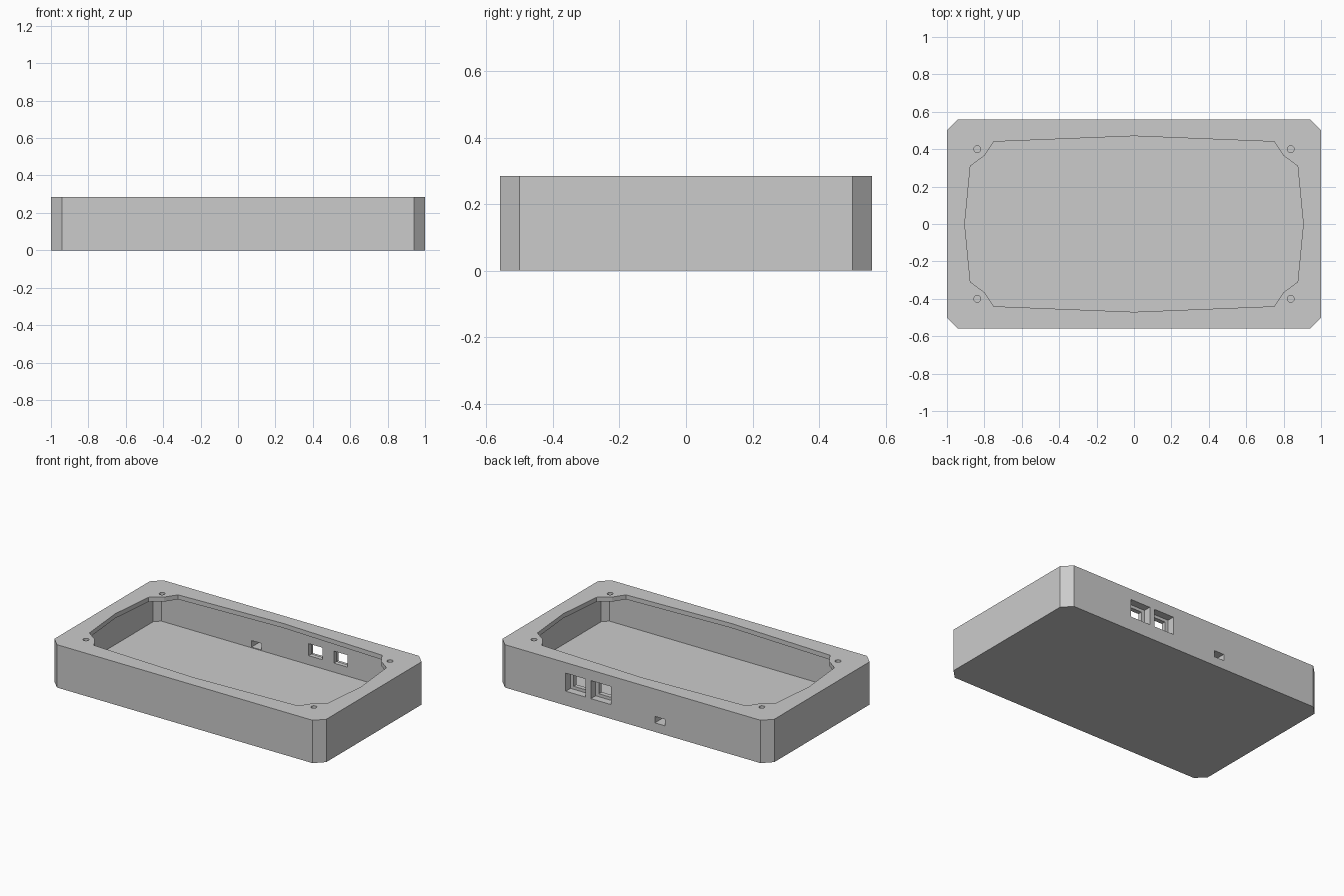
import bpy
import bmesh
import math

cube = bpy.data.objects.get("Cube")
if cube:
    bpy.data.objects.remove(cube, do_unlink=True)

HEIGHT = 0.285
FLOOR = 0.055
LIP = 0.03
WALL_Y = 0.48

plastic = bpy.data.materials.new("grey plastic")
plastic.use_nodes = True
plastic.diffuse_color = (0.6, 0.6, 0.6, 1)
plastic.node_tree.nodes["Principled BSDF"].inputs["Base Color"].default_value = (0.6, 0.6, 0.6, 1)


def prism(name, outline, z0, z1):
    """Extrude a closed xy outline from z0 to z1."""
    bm = bmesh.new()
    face = bm.faces.new([bm.verts.new((x, y, z0)) for x, y in outline])
    top = bmesh.ops.extrude_face_region(bm, geom=[face])["geom"]
    moved = [v for v in top if isinstance(v, bmesh.types.BMVert)]
    bmesh.ops.translate(bm, verts=moved, vec=(0, 0, z1 - z0))
    bmesh.ops.recalc_face_normals(bm, faces=bm.faces)
    mesh = bpy.data.meshes.new(name)
    bm.to_mesh(mesh)
    bm.free()
    mesh.materials.append(plastic)
    obj = bpy.data.objects.new(name, mesh)
    bpy.context.collection.objects.link(obj)
    return obj


def mirrored(quarter):
    """Mirror a quarter outline, running from the y axis to the x axis, in both axes."""
    half = quarter + [(x, -y) for x, y in reversed(quarter) if y > 0]
    return half + [(-x, y) for x, y in reversed(half) if x > 0]


def chamfered(x, y, c):
    return mirrored([(x - c, y), (x, y - c)])


def box_outline(x, y0, y1, width):
    return [(x - width / 2, y0), (x + width / 2, y0), (x + width / 2, y1), (x - width / 2, y1)]


def cut(body, cutter):
    """Subtract the cutter from the body and discard it."""
    cutter.hide_render = True
    mod = body.modifiers.new("cut", 'BOOLEAN')
    mod.operation = 'DIFFERENCE'
    mod.solver = 'EXACT'
    mod.object = cutter
    bpy.context.view_layer.objects.active = body
    bpy.ops.object.modifier_apply(modifier=mod.name)
    bpy.data.objects.remove(cutter, do_unlink=True)


# Outer shell with chamfered corners
case = prism("enclosure_case", chamfered(1.0, 0.56, 0.06), 0, HEIGHT)

# Hollow interior under the lip
cut(case, prism("cavity", chamfered(0.935, WALL_Y, 0.035), FLOOR, HEIGHT - LIP))

# Bowed opening in the lip
opening = mirrored([(0, 0.47), (0.75, 0.44), (0.80, 0.365), (0.875, 0.31), (0.905, 0)])
cut(case, prism("lid_opening", opening, HEIGHT - LIP - 0.01, HEIGHT + 0.1))

# Screw holes at the four corners
for sx in (-1, 1):
    for sy in (-1, 1):
        ring = [(sx * 0.838 + 0.018 * math.cos(a * math.tau / 24),
                 sy * 0.40 + 0.018 * math.sin(a * math.tau / 24)) for a in range(24)]
        cut(case, prism("screw_hole", ring, HEIGHT - LIP - 0.01, HEIGHT + 0.1))

# Two recessed ports in the back wall
for x in (0.234, 0.419):
    cut(case, prism("port_recess", box_outline(x, 0.51, 0.6, 0.147), 0.095, 0.215))
    cut(case, prism("port_hole", box_outline(x, 0.44, 0.6, 0.10), 0.115, 0.195))

# Small socket in the back wall
cut(case, prism("socket_hole", box_outline(-0.2, 0.44, 0.6, 0.073), 0.06, 0.103))
